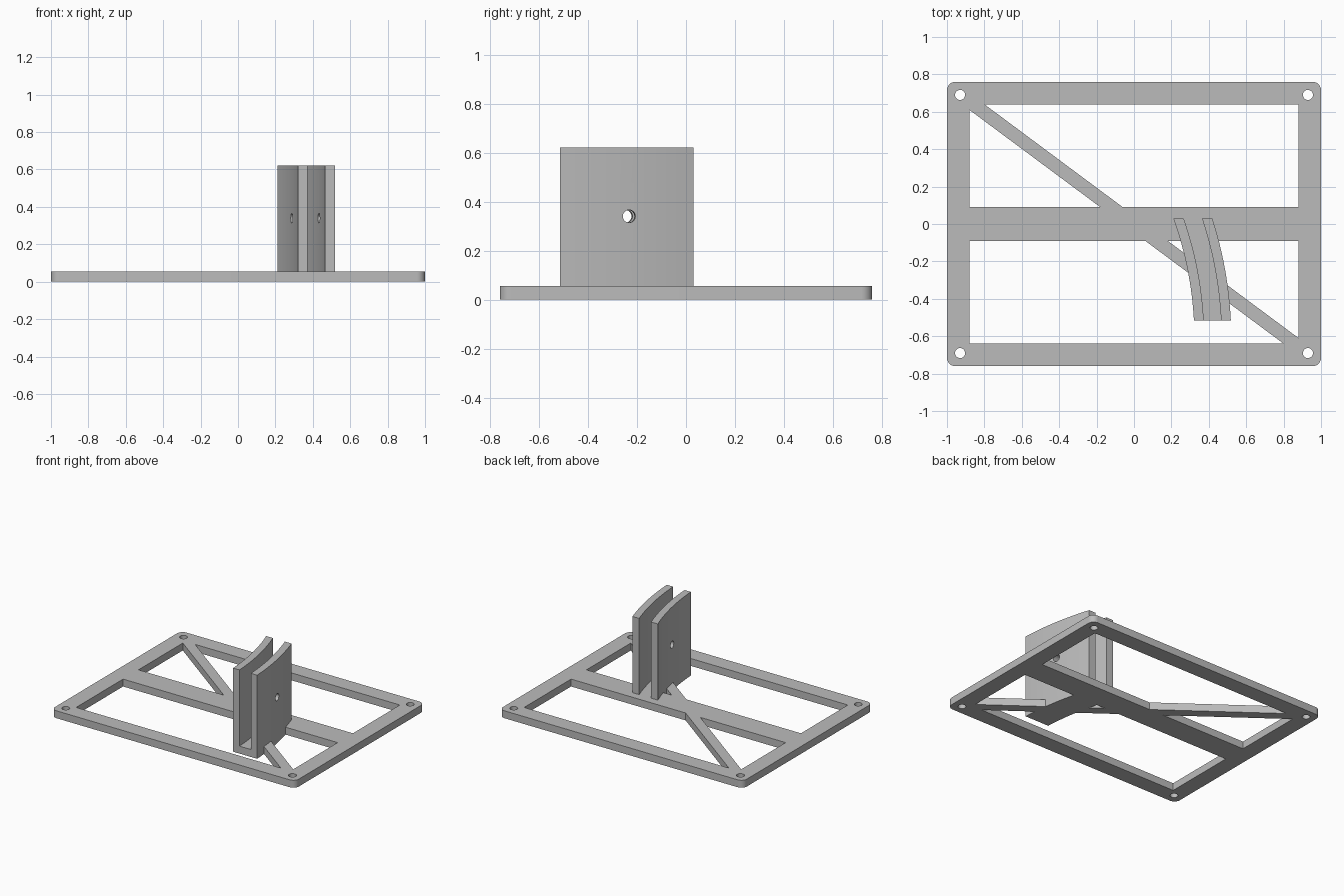
import bpy, math
from mathutils import Vector

cube = bpy.data.objects.get("Cube")
if cube:
    bpy.data.objects.remove(cube, do_unlink=True)

grey = bpy.data.materials.new("light grey plastic")
grey.use_nodes = True
COLOUR = (0.5, 0.5, 0.5, 1)
grey.diffuse_color = COLOUR
grey.node_tree.nodes["Principled BSDF"].inputs["Base Color"].default_value = COLOUR

T = 0.055        # plate thickness
TOP = 0.62       # bracket height
FRONT, BACK = -0.515, 0.03
CENTRE = Vector((-1.577, -0.615))


def prism(name, outline, z0, z1):
    """Extrude a closed outline from z0 to z1."""
    n = len(outline)
    verts = [(x, y, z) for z in (z0, z1) for x, y in outline]
    faces = [tuple(reversed(range(n))), tuple(range(n, 2 * n))]
    faces += [(i, (i + 1) % n, (i + 1) % n + n, i + n) for i in range(n)]
    mesh = bpy.data.meshes.new(name)
    mesh.from_pydata(verts, [], faces)
    mesh.materials.append(grey)
    obj = bpy.data.objects.new(name, mesh)
    bpy.context.collection.objects.link(obj)
    # outlines may run either way round
    area = sum(outline[i - 1][0] * outline[i][1] - outline[i][0] * outline[i - 1][1]
               for i in range(n))
    if area < 0:
        mesh.flip_normals()
    return obj


def arc(cx, cy, r, a0, a1, n):
    return [(cx + r * math.cos(a0 + (a1 - a0) * i / n),
             cy + r * math.sin(a0 + (a1 - a0) * i / n)) for i in range(n + 1)]


def combine(obj, other, operation):
    """Apply a boolean and discard the helper."""
    mod = obj.modifiers.new(operation, 'BOOLEAN')
    mod.operation, mod.object, mod.solver = operation, other, 'EXACT'
    bpy.context.view_layer.objects.active = obj
    bpy.ops.object.modifier_apply(modifier=mod.name)
    bpy.data.objects.remove(other, do_unlink=True)


def band(r_in, r_out, y0, y1, n=16):
    """Outline of a curved strip with ends cut square to y."""
    def side(r):
        ys = [y0 + (y1 - y0) * i / n for i in range(n + 1)]
        return [(CENTRE.x + math.sqrt(r * r - (y - CENTRE.y) ** 2), y) for y in ys]
    return side(r_out) + side(r_in)[::-1]


# Base frame with rounded corners
outline = []
for k, (sx, sy) in enumerate(((1, 1), (-1, 1), (-1, -1), (1, -1))):
    outline += arc(sx * 0.955, sy * 0.715, 0.045,
                   k * math.pi / 2, (k + 1) * math.pi / 2, 8)
frame = prism("base_frame", outline, 0, T)

# Windows, leaving the middle bar and the diagonal brace
windows = ([(-0.80, 0.64), (-0.06, 0.09), (0.88, 0.09), (0.88, 0.64)],
           [(-0.88, 0.61), (-0.88, 0.09), (-0.18, 0.09)])
for shape in windows:
    for s in (1, -1):
        combine(frame, prism("window", [(s * x, s * y) for x, y in shape], -1, 1),
                'DIFFERENCE')

# Corner screw holes
for sx in (1, -1):
    for sy in (1, -1):
        circle = arc(sx * 0.93, sy * 0.69, 0.027, 0, math.tau, 24)[:-1]
        combine(frame, prism("screw_hole", circle, -1, 1), 'DIFFERENCE')

# Curved channel bracket: two walls over a floor
bracket = prism("bracket", band(1.900, 2.097, FRONT, BACK), 0, TOP)
combine(bracket, prism("slot", band(1.952, 2.045, FRONT - 0.05, BACK + 0.05), T, 1),
        'DIFFERENCE')

# Pin hole through both walls
bpy.ops.mesh.primitive_cylinder_add(vertices=24, radius=0.026, depth=0.6,
                                    location=(0.39, -0.24, 0.34),
                                    rotation=(0, math.pi / 2, 0.08))
pin = bpy.context.object
pin.data.materials.append(grey)
combine(bracket, pin, 'DIFFERENCE')

# Join into one printed part
combine(frame, bracket, 'UNION')
frame.name = "frame_with_bracket"
bpy.ops.object.select_all(action='DESELECT')
frame.select_set(True)
bpy.context.view_layer.objects.active = frame
bpy.ops.object.shade_smooth_by_angle(angle=math.radians(30))
